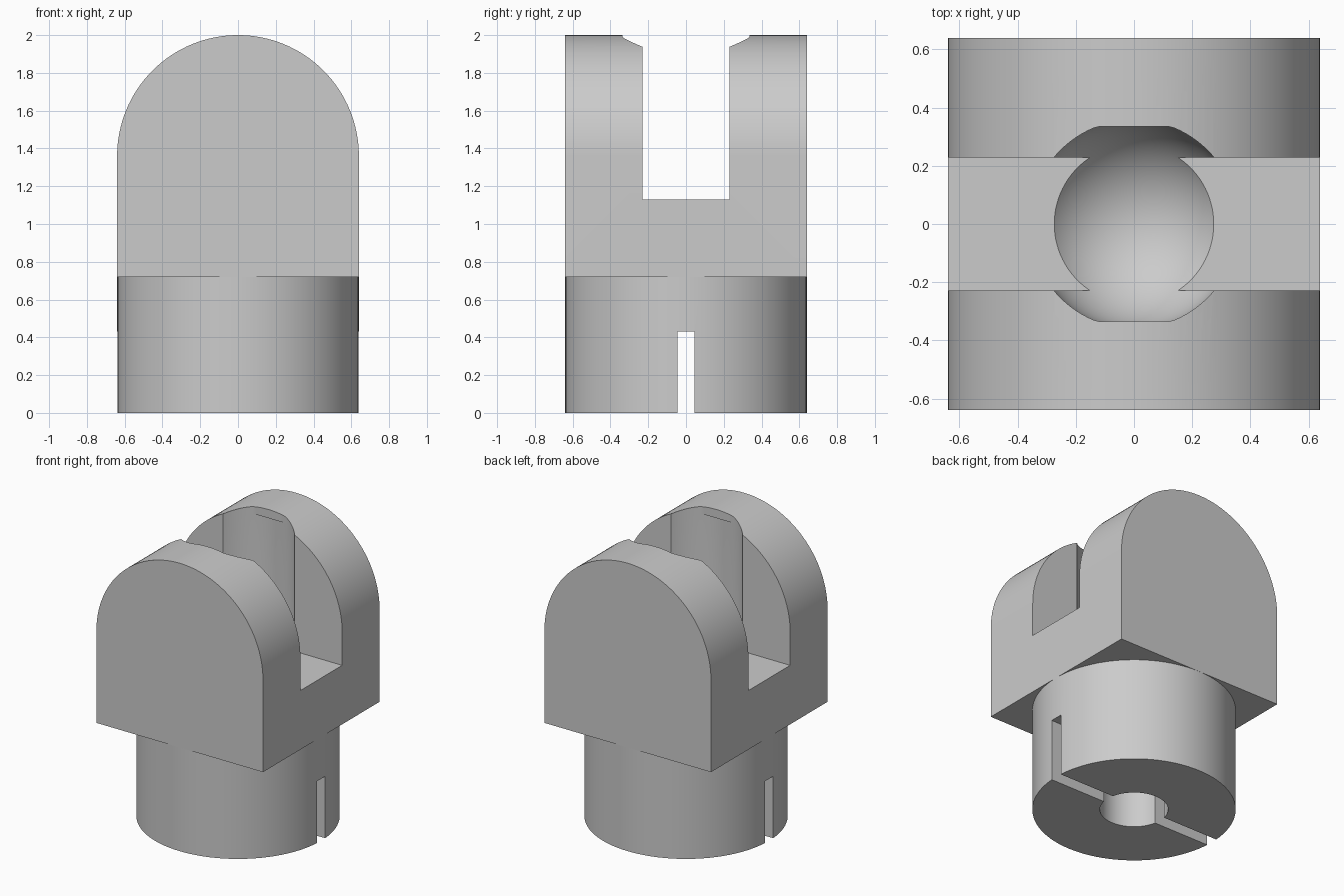
import bpy, bmesh
from math import sin, cos, pi, radians

if "Cube" in bpy.data.objects:
    bpy.data.objects.remove(bpy.data.objects["Cube"])

HALF = 0.64        # half width of block, radius of arch and stem
STEM_TOP = 0.72
ARCH_Z = 1.36      # centre of arch and ball socket
BALL = 0.358
SEGS = 96

grey = bpy.data.materials.new("light grey")
grey.use_nodes = True
grey.diffuse_color = (0.6, 0.6, 0.6, 1)
grey.node_tree.nodes["Principled BSDF"].inputs["Base Color"].default_value = (0.6, 0.6, 0.6, 1)


def loft(name, rings):
    """Closed solid through a list of equal-length point rings."""
    bm = bmesh.new()
    loops = [[bm.verts.new(p) for p in ring] for ring in rings]
    n = len(loops[0])
    for a, b in zip(loops, loops[1:]):
        for i in range(n):
            j = (i + 1) % n
            bm.faces.new((a[i], a[j], b[j], b[i]))
    bm.faces.new(loops[0][::-1])
    bm.faces.new(loops[-1])
    bmesh.ops.remove_doubles(bm, verts=bm.verts, dist=1e-5)
    bmesh.ops.recalc_face_normals(bm, faces=bm.faces)
    mesh = bpy.data.meshes.new(name)
    bm.to_mesh(mesh)
    bm.free()
    mesh.materials.append(grey)
    obj = bpy.data.objects.new(name, mesh)
    bpy.context.collection.objects.link(obj)
    return obj


def circle(r, z, y_limit=9):
    pts = [(r * cos(2 * pi * i / SEGS), r * sin(2 * pi * i / SEGS)) for i in range(SEGS)]
    return [(x, max(-y_limit, min(y_limit, y)), z) for x, y in pts]


def box(name, x, y, z0, z1):
    return loft(name, [[(-x, -y, z), (x, -y, z), (x, y, z), (-x, y, z)] for z in (z0, z1)])


def cut(obj, cutter):
    mod = obj.modifiers.new("cut", 'BOOLEAN')
    mod.operation = 'DIFFERENCE'
    mod.solver = 'EXACT'
    mod.object = cutter
    bpy.context.view_layer.objects.active = obj
    bpy.ops.object.modifier_apply(modifier=mod.name)
    bpy.data.objects.remove(cutter)


def smooth(obj):
    bpy.ops.object.select_all(action='DESELECT')
    obj.select_set(True)
    bpy.context.view_layer.objects.active = obj
    bpy.ops.object.shade_smooth_by_angle(angle=radians(25))


# Arched block, extruded front to back
arch = [(-HALF, STEM_TOP), (HALF, STEM_TOP)]
arch += [(HALF * cos(pi * i / 64), ARCH_Z + HALF * sin(pi * i / 64)) for i in range(65)]
body = loft("arched_block", [[(x, y, z) for x, z in arch] for y in (-HALF, HALF)])

# Open channel between the two cheeks
cut(body, box("channel_cutter", 1, 0.229, 1.13, 2.2))

# Ball socket with a straight shaft above it and a flat lip near the crown
rings = [circle(BALL * sin(pi / 2 * i / 24), ARCH_Z - BALL * cos(pi / 2 * i / 24)) for i in range(25)]
rings += [circle(BALL, 1.94), circle(BALL, 1.94, 0.336), circle(BALL, 2.2, 0.336)]
cut(body, loft("socket_cutter", rings))
smooth(body)

# Round stem with a bore and a cross slot
stem = loft("round_stem", [circle(HALF, 0), circle(HALF, STEM_TOP)])
cut(stem, loft("bore_cutter", [circle(0.215, -0.1), circle(0.215, STEM_TOP - 0.02)]))
cut(stem, box("slot_cutter", 1, 0.044, -0.2, 0.43))
smooth(stem)
